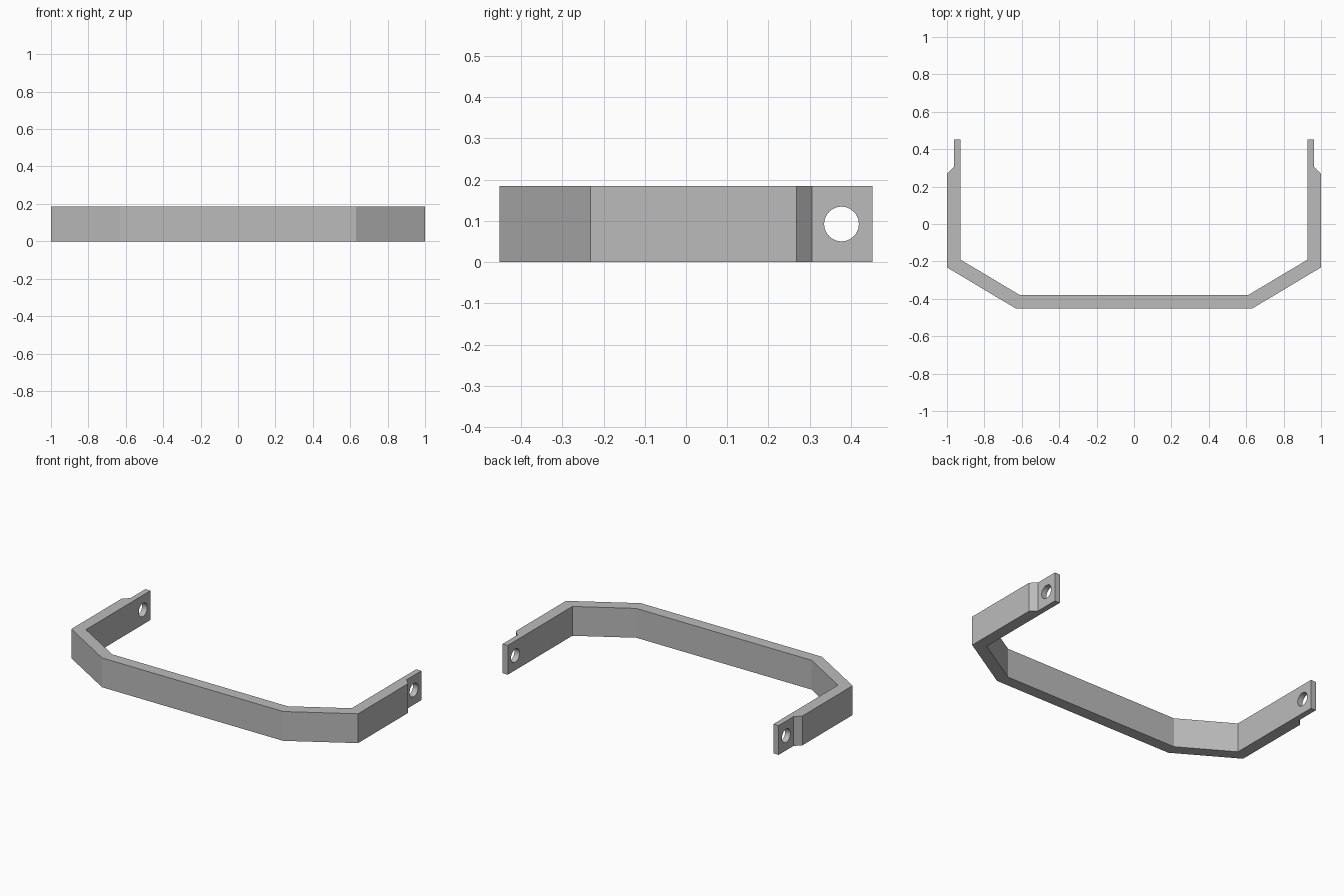
import bpy
import bmesh
import math

cube = bpy.data.objects.get("Cube")
if cube:
    bpy.data.objects.remove(cube, do_unlink=True)

HEIGHT = 0.185
HOLE_Y, HOLE_RADIUS = 0.377, 0.042

# Grey metal
metal = bpy.data.materials.new("grey_metal")
metal.use_nodes = True
grey = (0.5, 0.5, 0.5, 1)
metal.diffuse_color = grey
metal.node_tree.nodes["Principled BSDF"].inputs["Base Color"].default_value = grey

# Left half of the bent strip outline, from outer front to inner front
half = [(0.632, -0.452), (1, -0.232), (1, 0.268), (0.963, 0.305),
        (0.963, 0.452), (0.927, 0.452), (0.927, -0.191), (0.612, -0.379)]
outline = half + [(-x, y) for x, y in reversed(half)]

# Extrude the outline upwards into the bracket
bm = bmesh.new()
base = bm.faces.new([bm.verts.new((x, y, 0)) for x, y in outline])
top = bmesh.ops.extrude_face_region(bm, geom=[base])["geom"]
bmesh.ops.translate(bm, vec=(0, 0, HEIGHT),
                    verts=[v for v in top if isinstance(v, bmesh.types.BMVert)])
bmesh.ops.recalc_face_normals(bm, faces=bm.faces)
mesh = bpy.data.meshes.new("bracket")
bm.to_mesh(mesh)
bm.free()
mesh.materials.append(metal)
bracket = bpy.data.objects.new("bracket", mesh)
bpy.context.collection.objects.link(bracket)

# One long cylinder drills the bolt holes through both end tabs
bpy.ops.mesh.primitive_cylinder_add(vertices=48, radius=HOLE_RADIUS, depth=3,
                                    location=(0, HOLE_Y, HEIGHT / 2),
                                    rotation=(0, math.pi / 2, 0))
cutter = bpy.context.object
cutter.name = "hole_cutter"
cutter.hide_render = True
cutter.data.materials.append(metal)

bpy.ops.object.select_all(action="DESELECT")
bracket.select_set(True)
bpy.context.view_layer.objects.active = bracket
drill = bracket.modifiers.new("bolt_holes", "BOOLEAN")
drill.operation = "DIFFERENCE"
drill.solver = "EXACT"
drill.object = cutter
bpy.ops.object.modifier_apply(modifier=drill.name)
bpy.data.objects.remove(cutter, do_unlink=True)

# Smooth hole walls, crisp bends
bpy.ops.object.shade_smooth_by_angle(angle=math.radians(20))
